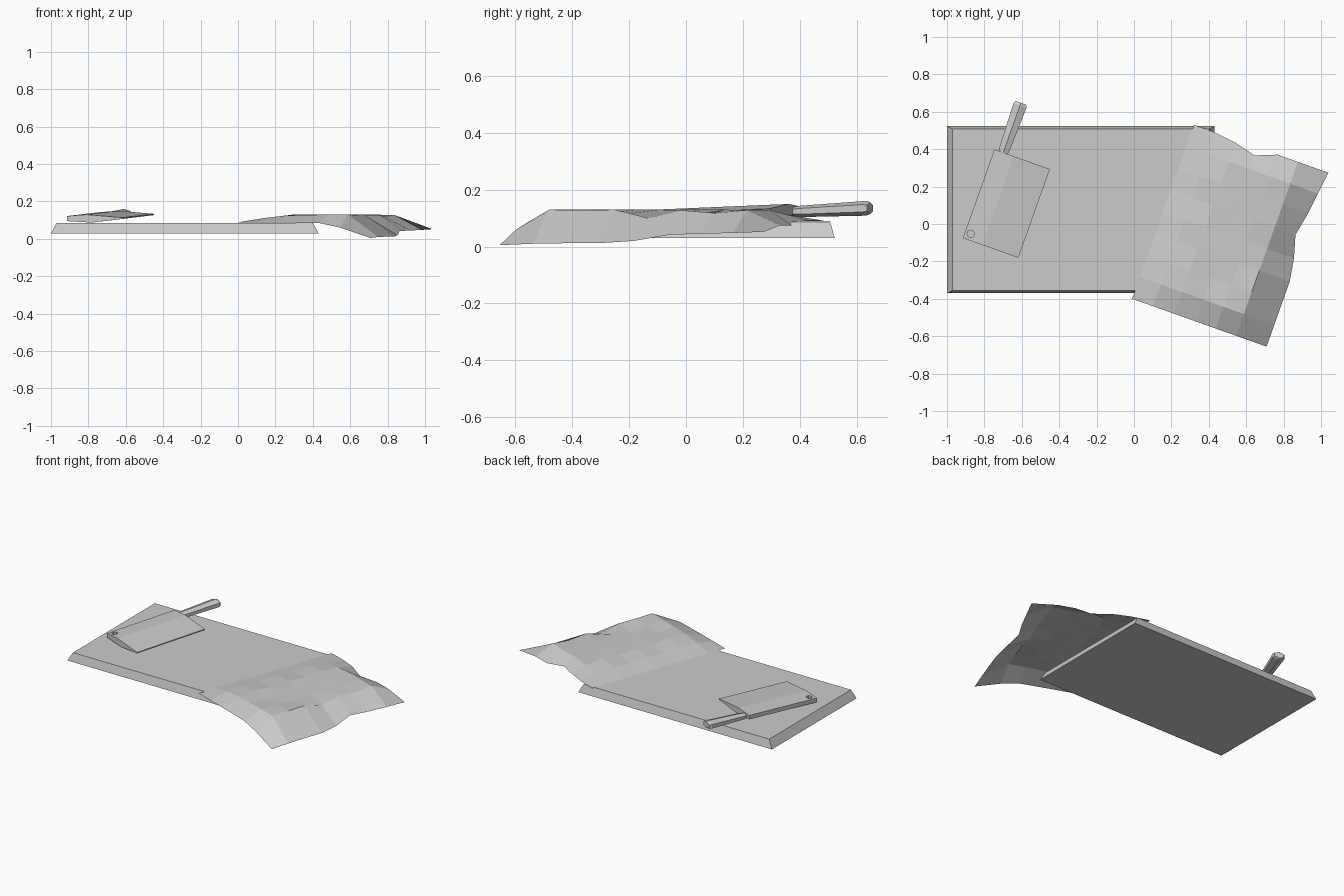
import bpy, bmesh, math
from mathutils import Vector

if "Cube" in bpy.data.objects:
    bpy.data.objects.remove(bpy.data.objects["Cube"])

ALONG = Vector((0.335, 0.942, 0))   # shared direction of cloth and cleaver length
ACROSS = Vector((0.942, -0.335, 0))


def make_object(name, verts, faces):
    mesh = bpy.data.meshes.new(name)
    mesh.from_pydata([tuple(v) for v in verts], [], faces)
    bm = bmesh.new()
    bm.from_mesh(mesh)
    bmesh.ops.recalc_face_normals(bm, faces=bm.faces)
    bm.to_mesh(mesh)
    bm.free()
    obj = bpy.data.objects.new(name, mesh)
    bpy.context.collection.objects.link(obj)
    return obj


def loft(name, rings):
    """Skin equal-length rings of points and cap both ends."""
    n = len(rings[0])
    verts = [p for r in rings for p in r]
    faces = [(k * n + i, k * n + (i + 1) % n, (k + 1) * n + (i + 1) % n, (k + 1) * n + i)
             for k in range(len(rings) - 1) for i in range(n)]
    last = (len(rings) - 1) * n
    faces += [tuple(range(n))[::-1], tuple(range(last, last + n))]
    return make_object(name, verts, faces)


def rect(x0, x1, y0, y1, z):
    return [(x0, y0, z), (x1, y0, z), (x1, y1, z), (x0, y1, z)]


# Cutting board, tapered towards the top
loft("cutting_board", [rect(-1, 0.43, -0.37, 0.523, 0.03),
                       rect(-0.97, 0.40, -0.355, 0.508, 0.085)])

# Cleaver blade: thick spine on the left, thin cutting edge on the right
corner = Vector((-0.915, -0.075, 0))
profile = [(0, .122), (.11, .130), (.315, .114), (.315, .107), (.14, .087), (0, .095)]


def blade_ring(dist, lift):
    return [corner + ACROSS * w + ALONG * dist + Vector((0, 0, z + lift)) for w, z in profile]


blade = loft("cleaver_blade", [blade_ring(0, 0), blade_ring(0.503, 0.02)])

# Hanging hole in the blade corner
bpy.ops.mesh.primitive_cylinder_add(vertices=8, radius=0.02, depth=0.2,
                                    location=(-0.873, -0.053, 0.11))
cutter = bpy.context.object
cutter.name = "hole_cutter"
cutter.hide_render = True
cutter.hide_viewport = True
cut = blade.modifiers.new("hole", "BOOLEAN")
cut.operation = "DIFFERENCE"
cut.solver = "EXACT"
cut.object = cutter

# Six-sided handle, flaring towards a chamfered butt
base = Vector((-0.705, 0.365, 0.122))


def handle_ring(dist, half_w, half_h):
    centre = base + ALONG * dist + Vector((0, 0, 0.045 * dist))
    return [centre + ACROSS * (half_w * math.cos(a)) + Vector((0, 0, half_h * math.sin(a)))
            for a in (math.radians(30 + 60 * i) for i in range(6))]


loft("cleaver_handle", [handle_ring(0, .024, .015), handle_ring(0.04, .033, .020),
                        handle_ring(0.285, .043, .026), handle_ring(0.30, .035, .021)])

# Rumpled cloth: a sheet with column positions and a height per grid point
columns = [0, .12, .24, .36, .475, .59, .763]
heights = [
    [.087, .087, .087, .086, .084, .060, .005],
    [.088, .112, .125, .128, .130, .130, .010],
    [.088, .115, .130, .118, .130, .128, .012],
    [.088, .112, .122, .130, .115, .130, .012],
    [.088, .116, .130, .116, .130, .100, .020],
    [.088, .112, .120, .130, .112, .128, .042],
    [.088, .115, .130, .116, .130, .118, .045],
    [.088, .110, .118, .130, .126, .128, .048],
    [.088, .090, .092, .085, .075, .075, .052],
]
edge_shift = {4: -.02, 5: -.055, 6: -.03, 7: -.015}   # waver of the right hem
start = Vector((-0.01, -0.40, 0))
rows, cols = len(heights), len(columns)
verts = []
for j, row in enumerate(heights):
    for i, z in enumerate(row):
        u, v = columns[i], 0.987 * j / (rows - 1)
        if i == cols - 1:
            u += edge_shift.get(j, 0)
        if j == rows - 1 and i in (2, 3):
            v -= 0.03 * (i - 1.5)
        verts.append(start + ACROSS * u + ALONG * v + Vector((0, 0, z)))
faces = [(j * cols + i, j * cols + i + 1, (j + 1) * cols + i + 1, (j + 1) * cols + i)
         for j in range(rows - 1) for i in range(cols - 1)]
make_object("cloth", verts, faces)
